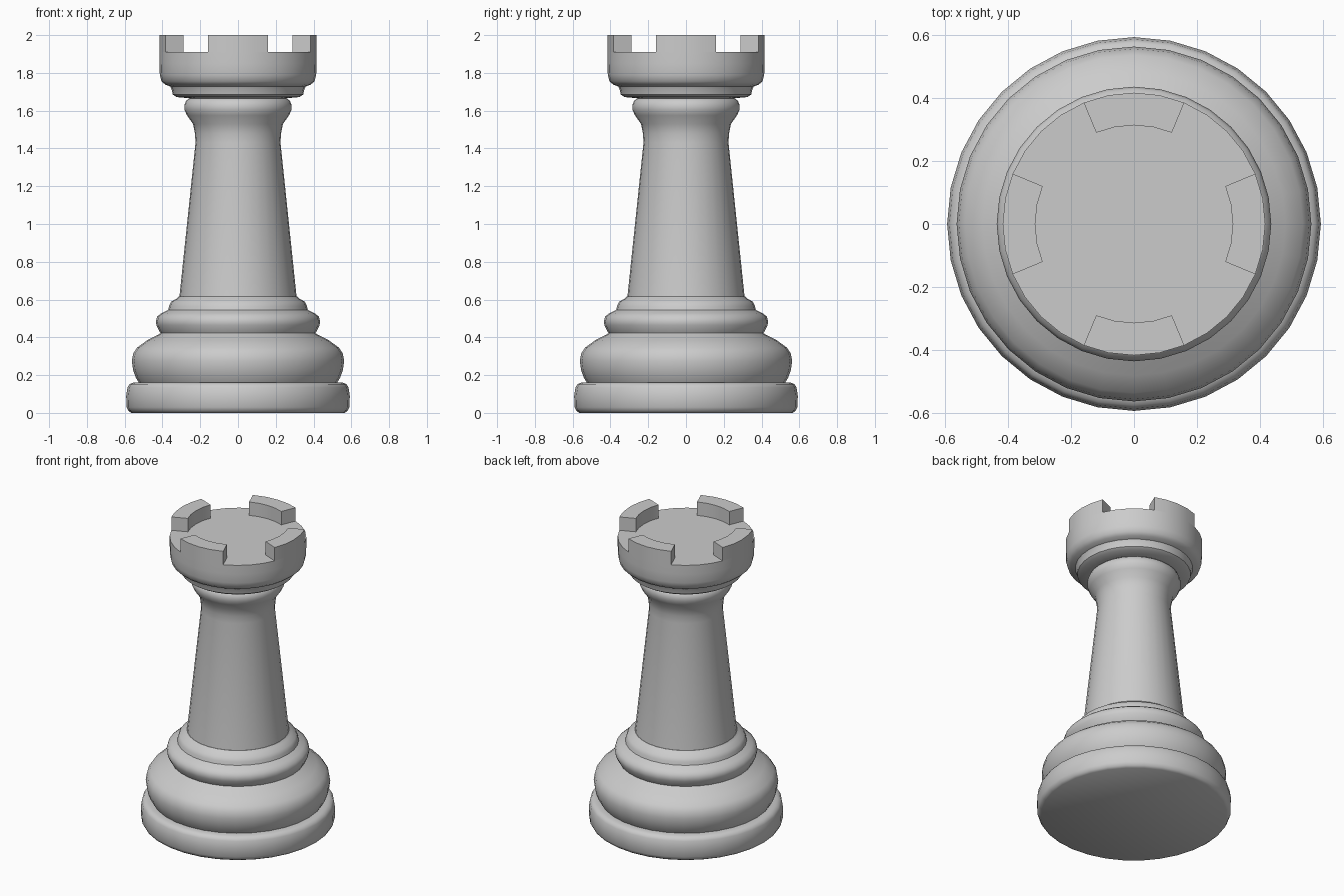
import bpy, math

if "Cube" in bpy.data.objects:
    bpy.data.objects.remove(bpy.data.objects["Cube"])

SEG = 32


def make(name, verts, faces, angle):
    me = bpy.data.meshes.new(name)
    me.from_pydata(verts, [], faces)
    me.update()
    ob = bpy.data.objects.new(name, me)
    bpy.context.collection.objects.link(ob)
    bpy.ops.object.select_all(action='DESELECT')
    ob.select_set(True)
    bpy.context.view_layer.objects.active = ob
    bpy.ops.object.shade_smooth_by_angle(angle=math.radians(angle))
    return ob


def lathe(name, profile, angle=40):
    """Revolve (radius, z) points, bottom to top, and cap both ends."""
    verts = [(r * math.cos(2 * math.pi * i / SEG), r * math.sin(2 * math.pi * i / SEG), z)
             for r, z in profile for i in range(SEG)]
    faces = []
    for k in range(len(profile) - 1):
        for i in range(SEG):
            a, b = k * SEG + i, k * SEG + (i + 1) % SEG
            faces.append((a, b, b + SEG, a + SEG))
    faces.append(tuple(reversed(range(SEG))))
    top = (len(profile) - 1) * SEG
    faces.append(tuple(range(top, top + SEG)))
    return make(name, verts, faces, angle)


def battlement(name, mid, r0=0.313, r1=0.416, z0=1.91, z1=2.0, n=4):
    """One 45 degree block of the crown."""
    verts = []
    for i in range(n + 1):
        a = mid + math.radians(45) * (i / n - 0.5)
        c, s = math.cos(a), math.sin(a)
        verts += [(r0 * c, r0 * s, z0), (r1 * c, r1 * s, z0),
                  (r1 * c, r1 * s, z1), (r0 * c, r0 * s, z1)]
    faces = [(0, 1, 2, 3), tuple(4 * n + j for j in (3, 2, 1, 0))]
    for i in range(n):
        for j in range(4):
            a, b = 4 * i + j, 4 * i + (j + 1) % 4
            faces.append((a, a + 4, b + 4, b))
    return make(name, verts, faces, 30)


# Stepped foot
lathe("foot", [(0.565, 0), (0.58, 0.01), (0.59, 0.03), (0.592, 0.09), (0.585, 0.135),
               (0.575, 0.152), (0.555, 0.16), (0.53, 0.162)])
# Bulging base mouldings
lathe("base_moulding", [(0.525, 0.16), (0.54, 0.185), (0.555, 0.225), (0.562, 0.275),
                        (0.555, 0.315), (0.535, 0.345), (0.48, 0.385), (0.42, 0.415),
                        (0.41, 0.422), (0.418, 0.435), (0.432, 0.465), (0.435, 0.485),
                        (0.428, 0.51), (0.405, 0.528), (0.37, 0.545), (0.365, 0.565),
                        (0.355, 0.588), (0.325, 0.605), (0.312, 0.617)])
# Tapered shaft with flared collar
lathe("shaft", [(0.31, 0.617), (0.225, 1.43), (0.228, 1.48), (0.238, 1.53),
                (0.27, 1.575), (0.284, 1.605), (0.284, 1.63), (0.275, 1.652),
                (0.255, 1.668)])
# Head
lathe("head", [(0.25, 1.665), (0.325, 1.672), (0.345, 1.685), (0.352, 1.715),
               (0.358, 1.728), (0.385, 1.738), (0.405, 1.755), (0.414, 1.79),
               (0.416, 1.85), (0.416, 1.91)])
# Four battlements
for k in range(4):
    battlement(f"battlement_{k + 1}", k * math.pi / 2)
